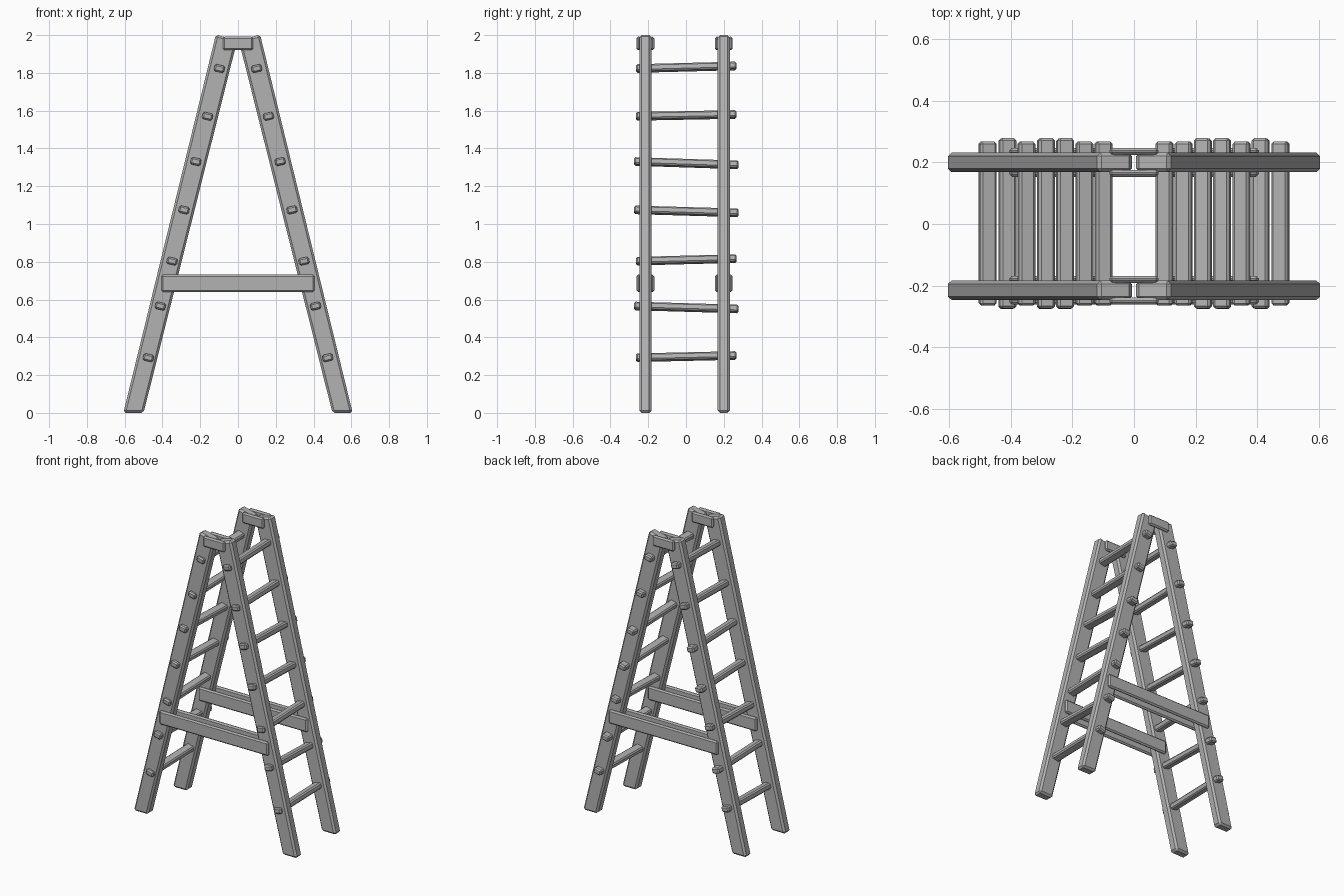
import bpy
import bmesh
from mathutils import Matrix, Vector

cube = bpy.data.objects.get("Cube")
if cube:
    bpy.data.objects.remove(cube, do_unlink=True)

grey = bpy.data.materials.new("plain grey")
grey.use_nodes = True
grey.diffuse_color = (0.45, 0.45, 0.45, 1)
grey.node_tree.nodes["Principled BSDF"].inputs["Base Color"].default_value = (0.45, 0.45, 0.45, 1)


def finish(name, bm, chamfer):
    """Chamfer every edge and turn the mesh into an object."""
    bmesh.ops.recalc_face_normals(bm, faces=bm.faces)
    bmesh.ops.bevel(bm, geom=bm.edges[:], offset=chamfer, segments=1,
                    affect='EDGES', profile=0.5)
    mesh = bpy.data.meshes.new(name)
    bm.to_mesh(mesh)
    bm.free()
    mesh.materials.append(grey)
    obj = bpy.data.objects.new(name, mesh)
    bpy.context.collection.objects.link(obj)
    return obj


def prism(name, outline, y0, y1, chamfer):
    """Extrude an outline in the xz plane from y0 to y1."""
    bm = bmesh.new()
    face = bm.faces.new([bm.verts.new((x, y0, z)) for x, z in outline])
    ext = bmesh.ops.extrude_face_region(bm, geom=[face])
    verts = [v for v in ext["geom"] if isinstance(v, bmesh.types.BMVert)]
    bmesh.ops.translate(bm, verts=verts, vec=(0, y1 - y0, 0))
    return finish(name, bm, chamfer)


def board(name, half, z0, z1, y0, y1):
    return prism(name, [(-half, z0), (half, z0), (half, z1), (-half, z1)], y0, y1, 0.009)


def rung(name, start, end, tilt):
    """Rectangular bar between two points, turned about its length."""
    a, b = Vector(start), Vector(end)
    d = (b - a).normalized()
    across = Matrix.Rotation(tilt, 3, 'Y') @ Vector((1, 0, 0))
    up = across.cross(d).normalized()
    frame = Matrix((across, d, up)).transposed().to_4x4()
    frame.translation = (a + b) / 2
    bm = bmesh.new()
    bmesh.ops.create_cube(bm, size=1)
    bmesh.ops.scale(bm, verts=bm.verts, vec=(0.055, (b - a).length, 0.038))
    bmesh.ops.transform(bm, verts=bm.verts, matrix=frame)
    return finish(name, bm, 0.008)


LEG = [(0.5, 0), (0.607, 0), (0.117, 2.003), (0.004, 1.972)]
SIDES = {"left": 1, "right": -1}

# Front and back frames: two legs, paired braces and paired top plates
for where, yc in (("front", -0.215), ("back", 0.2)):
    for side, s in SIDES.items():
        prism(f"{where}_{side}_leg", [(s * x, z) for x, z in LEG],
              yc - 0.032, yc + 0.032, 0.012)
    for layer, d in (("near", -1), ("far", 1)):
        y0, y1 = sorted((yc + d * 0.024, yc + d * 0.047))
        board(f"{where}_{layer}_brace", 0.405, 0.64, 0.732, y0, y1)
        board(f"{where}_{layer}_top_plate", 0.08, 1.92, 1.992, y0, y1)

# Rungs: height, rise towards the back, extra length
RUNGS = [(0.298, 0.006, 0), (0.558, -0.008, 0.01), (0.81, 0.007, 0),
         (1.067, -0.008, 0.01), (1.322, -0.009, 0.01), (1.575, 0.005, 0),
         (1.83, 0.007, 0)]
for i, (z, rise, extra) in enumerate(RUNGS):
    x = 0.548 - 0.2455 * z
    for side, s in SIDES.items():
        rung(f"{side}_rung_{i + 1}", (s * x, -0.265 - extra, z - rise),
             (s * x, 0.268 + extra, z + rise), -s * 0.22)
